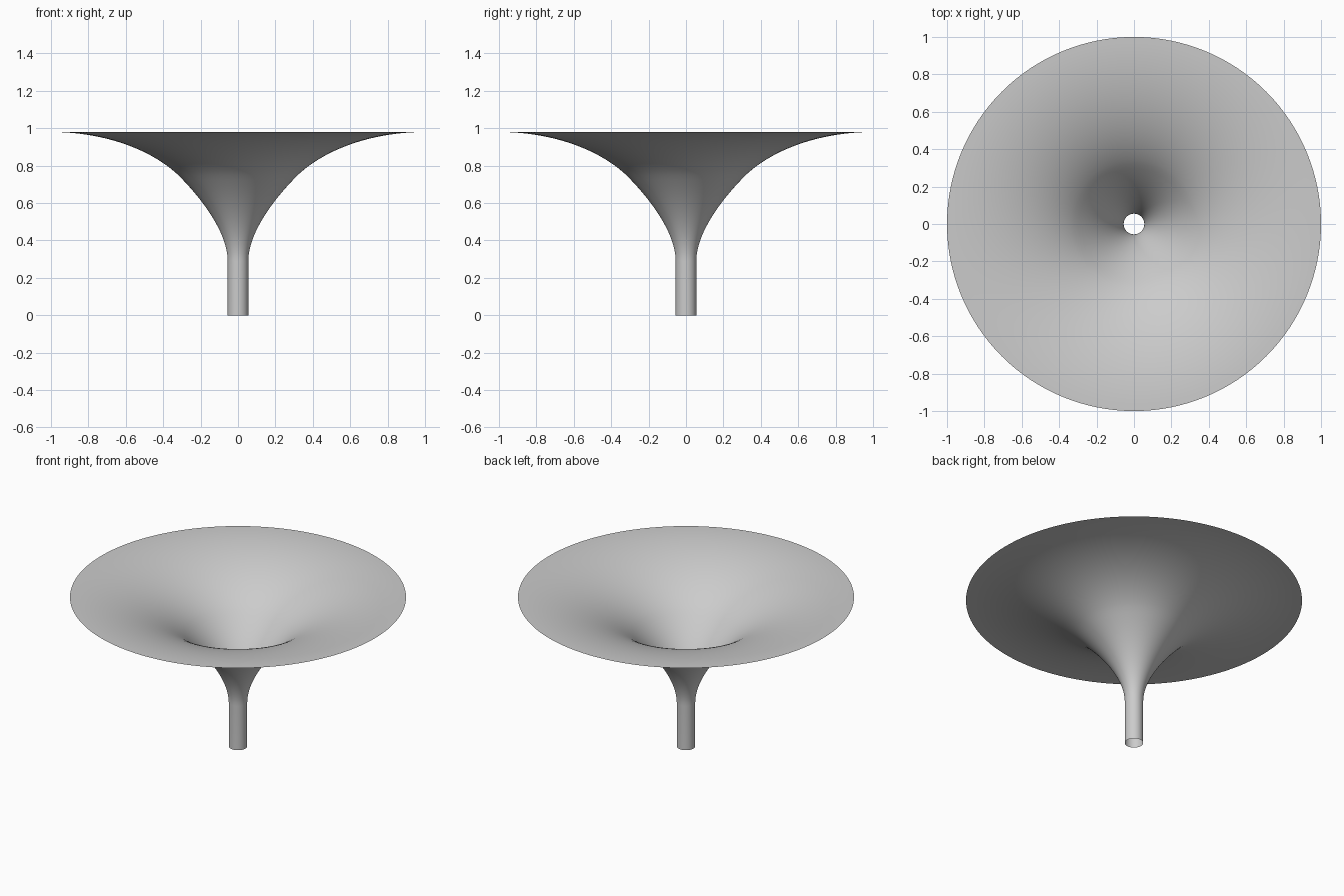
import bpy, bmesh, math
from mathutils import Vector
from mathutils.geometry import interpolate_bezier

cube = bpy.data.objects.get("Cube")
if cube:
    bpy.data.objects.remove(cube, do_unlink=True)

# Plain grey material
grey = bpy.data.materials.new("plain_grey")
grey.use_nodes = True
colour = (0.6, 0.6, 0.6, 1)
grey.diffuse_color = colour
grey.node_tree.nodes["Principled BSDF"].inputs["Base Color"].default_value = colour


def bezier(points, steps):
    return interpolate_bezier(*[Vector((r, 0, z)) for r, z in points], steps)


# Profile: straight stem, rising throat, flaring rim
stem = [Vector((0.055, 0, 0))]
throat = bezier([(0.055, 0.29), (0.055, 0.42), (0.16, 0.59), (0.32, 0.75)], 20)
flare = bezier([(0.32, 0.75), (0.48, 0.90), (0.74, 0.98), (1, 0.98)], 24)
profile = stem + throat + flare[1:]

# Spin the open profile into a thin funnel
bm = bmesh.new()
verts = [bm.verts.new(p) for p in profile]
edges = [bm.edges.new(pair) for pair in zip(verts, verts[1:])]
bmesh.ops.spin(bm, geom=verts + edges, axis=(0, 0, 1), cent=(0, 0, 0),
               angle=math.tau, steps=128, use_merge=True)
bmesh.ops.remove_doubles(bm, verts=bm.verts, dist=0.0001)
bmesh.ops.recalc_face_normals(bm, faces=bm.faces)
if sum(f.normal.z * f.calc_area() for f in bm.faces) < 0:
    bmesh.ops.reverse_faces(bm, faces=bm.faces)
for face in bm.faces:
    face.smooth = True
mesh = bpy.data.meshes.new("funnel")
bm.to_mesh(mesh)
bm.free()
mesh.materials.append(grey)
funnel = bpy.data.objects.new("funnel", mesh)
bpy.context.collection.objects.link(funnel)
